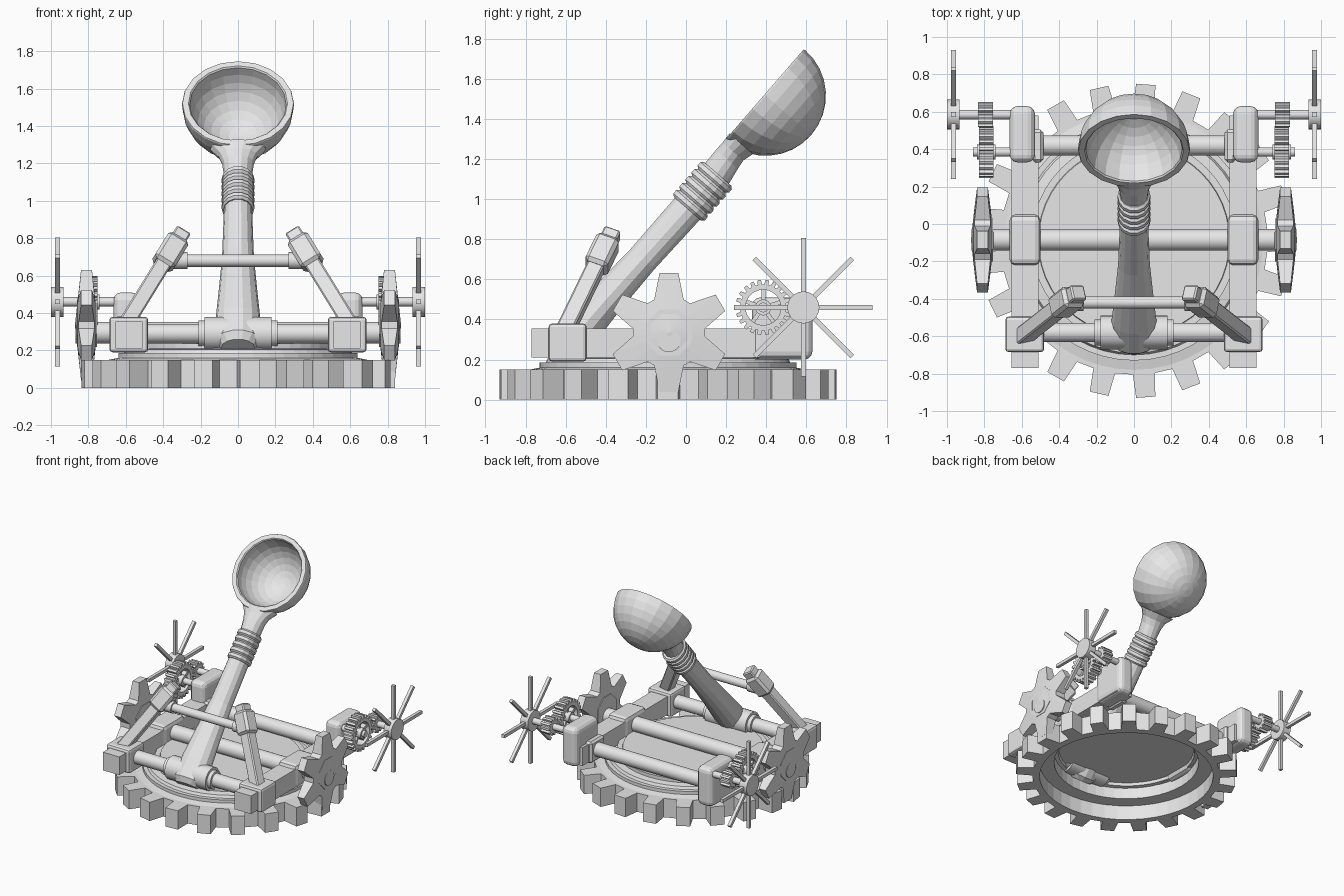
import bpy, bmesh
from math import pi, sin, cos, radians, hypot
from mathutils import Matrix, Vector

if "Cube" in bpy.data.objects:
    bpy.data.objects.remove(bpy.data.objects["Cube"])

grey = bpy.data.materials.new("plain_grey")
grey.use_nodes = True
grey.diffuse_color = (0.8, 0.8, 0.8, 1)
grey.node_tree.nodes["Principled BSDF"].inputs["Base Color"].default_value = (0.8, 0.8, 0.8, 1)


def finish(name, bm, mirror=False, smooth=False):
    bmesh.ops.remove_doubles(bm, verts=bm.verts, dist=1e-5)
    bmesh.ops.recalc_face_normals(bm, faces=bm.faces)
    me = bpy.data.meshes.new(name)
    bm.to_mesh(me)
    bm.free()
    me.materials.append(grey)
    if smooth:
        me.shade_smooth()
        me.set_sharp_from_angle(angle=radians(35))
    ob = bpy.data.objects.new(name, me)
    bpy.context.collection.objects.link(ob)
    if mirror:
        ob.modifiers.new("both_sides", 'MIRROR')
    return ob


def frame(u, v, w, origin):
    """Matrix whose columns are the three given axes."""
    m = Matrix((u, v, w)).transposed().to_4x4()
    m.translation = origin
    return m


X, Y, Z = Vector((1, 0, 0)), Vector((0, 1, 0)), Vector((0, 0, 1))


def along_x(y, z, x=0):
    return frame(Y, Z, X, Vector((x, y, z)))


def skin(bm, rows, closed=False):
    """Join equal rings of points with quads."""
    rings = [[bm.verts.new(p) for p in row] for row in rows]
    n = len(rings[0])
    pairs = list(zip(rings, rings[1:] + rings[:1])) if closed else list(zip(rings, rings[1:]))
    for a, b in pairs:
        for i in range(n):
            j = (i + 1) % n
            bm.faces.new((a[i], a[j], b[j], b[i]))
    return rings


def lathe(name, profile, m, seg=24, **kw):
    bm = bmesh.new()
    rows = [[m @ Vector((r * cos(2 * pi * i / seg), r * sin(2 * pi * i / seg), h))
             for i in range(seg)] for r, h in profile]
    skin(bm, rows)
    bmesh.ops.dissolve_degenerate(bm, dist=1e-6, edges=bm.edges)
    return finish(name, bm, **kw)


def rod(name, y, z, r, x0, x1, seg=24, mirror=False):
    return lathe(name, [(0, x0), (r, x0), (r, x1), (0, x1)], along_x(y, z), seg,
                 mirror=mirror, smooth=True)


def box(name, m, size, bevel=0.0, segments=1, mirror=True):
    bm = bmesh.new()
    bmesh.ops.create_cube(bm, size=1, matrix=m @ Matrix.Diagonal((*size, 1)))
    if bevel:
        bmesh.ops.bevel(bm, geom=bm.edges[:], offset=bevel, segments=segments,
                        profile=0.5, affect='EDGES')
    return finish(name, bm, mirror)


def block(name, lo, hi, bevel=0.0, segments=1):
    lo, hi = Vector(lo), Vector(hi)
    return box(name, Matrix.Translation((lo + hi) / 2), hi - lo, bevel, segments)


def teeth(count, root, tip, root_half, tip_half, start=0.0):
    """Outline of a toothed wheel; half widths in degrees."""
    pts = []
    for k in range(count):
        c = start + 360 * k / count
        for r, a in ((root, -root_half), (tip, -tip_half), (tip, tip_half), (root, root_half)):
            pts.append((r * cos(radians(c + a)), r * sin(radians(c + a))))
    return pts


def ring_gear(name, outline, inner, h0, h1, m, mirror=False):
    hole = [(inner * u / hypot(u, v), inner * v / hypot(u, v)) for u, v in outline]
    bm = bmesh.new()
    skin(bm, [[m @ Vector((u, v, h)) for u, v in loop]
              for loop, h in ((outline, h0), (outline, h1), (hole, h1), (hole, h0))], closed=True)
    return finish(name, bm, mirror)


def tapered_gear(name, outline, mid, slope, m):
    """Solid wheel, thickest at its centre."""
    bm = bmesh.new()
    rings = skin(bm, [[m @ Vector((u, v, s * (mid - slope * hypot(u, v)))) for u, v in outline]
                      for s in (-1, 1)])
    for ring, s in zip(rings, (-1, 1)):
        c = bm.verts.new(m @ Vector((0, 0, s * mid)))
        for i in range(len(ring)):
            bm.faces.new((ring[i], ring[(i + 1) % len(ring)], c))
    return finish(name, bm, True)


# Toothed base and raised deck
base = Matrix.Translation((0, -0.09, 0))
ring_gear("base_gear", teeth(21, 0.715, 0.84, 4.8, 3.5), 0.66, 0, 0.15, base)
lathe("deck", [(0, .25), (.51, .25), (.52, .215), (.6, .205), (.61, .185), (.64, .185), (.64, .16),
               (.7, .148), (.7, .12), (.55, .12), (.55, .238), (0, .238)], base, 48)

# Side frame, corner blocks and bearings
block("side_beam", (.51, -.77, .21), (.655, .58, .355))
block("front_block", (.48, -.685, .19), (.688, -.495, .38), .018, 2)
block("middle_bearing", (.5, -.22, .2), (.665, .05, .385), .03, 2)
block("rear_bearing", (.53, .33, .2), (.665, .63, .51), .04, 3)
block("rear_flange", (.485, .33, .2), (.545, .505, .37), .015)

# Axles
rod("front_axle", -.58, .29, .052, -.55, .55)
rod("middle_axle", -.085, .295, .058, -.87, .87)
rod("rear_axle", .42, .29, .054, -.55, .55)
rod("arm_hub", -.58, .29, .09, -.18, .18)
rod("hub_collar", -.58, .29, .07, -.21, .21)

# Spiked drive wheels
tapered_gear("spiked_wheel", teeth(6, .18, .3, 24, 9, 90), .062, .11, along_x(-.085, .335, .81))
lathe("wheel_boss", [(0, -.055), (.125, -.055), (.125, .052), (.1, .052), (.1, .046), (0, .046)],
      along_x(-.085, .335, .81) @ Matrix.Rotation(pi / 8, 4, 'Z'), 8, mirror=True)

# Rear gear train
big, small = along_x(.385, .46), along_x(.585, .46)
ring_gear("large_gear", teeth(22, .115, .138, 5.5, 3.5), .088, .75, .83, big, True)
rod("large_gear_hub", .385, .46, .04, .74, .84, 16, True)
rod("large_gear_shaft", .385, .46, .025, .6, .86, 12, True)
for k in range(5):
    box("large_gear_spoke", big @ Matrix.Rotation(2 * pi * k / 5 + .3, 4, 'Z')
        @ Matrix.Translation((.06, 0, .79)), (.08, .02, .04))
ring_gear("small_gear", teeth(11, .05, .068, 11, 7), .02, .755, .835, small, True)
rod("crank_shaft", .585, .46, .025, .6, .97, 12, True)

# Spoked hand wheels
rod("hand_wheel_hub", .585, .46, .08, .933, 1.0, 20, True)
for k in range(8):
    box("hand_wheel_spoke", small @ Matrix.Rotation(k * pi / 4, 4, 'Z')
        @ Matrix.Translation((.2, 0, .965)), (.29, .025, .025))

# Slanted braces carrying the stop bar
foot, head = Vector((.6, -.605, .34)), Vector((.295, -.365, .835))
axis = (head - foot).normalized()
across = Vector((axis.z, 0, -axis.x)).normalized()
side = axis.cross(across)


def brace(name, a, b, w, d, bevel):
    mid = foot.lerp(head, (a + b) / 2)
    box(name, frame(across, side, axis, mid), (w, d, (head - foot).length * (b - a)), bevel)


brace("brace", 0, 1, .085, .085, .008)
brace("brace_sleeve", .64, .92, .125, .12, .018)
rod("stop_bar", -.42, .68, .033, -.37, .37, 16)
rod("stop_bar_end", -.42, .68, .045, .27, .35, 16, True)

# Throwing arm: elliptical sections (distance, half width, half depth, offset)
pivot = Vector((0, -.58, .29))
d = Vector((0, .655, .755)).normalized()
n = Vector((0, d.z, -d.y))


def loft(name, sections, seg=14):
    bm = bmesh.new()
    rings = skin(bm, [[pivot + d * t + X * (w * cos(2 * pi * i / seg))
                       + n * (o + h * sin(2 * pi * i / seg)) for i in range(seg)]
                      for t, w, h, o in sections])
    bm.faces.new(rings[0])
    bm.faces.new(rings[-1])
    return finish(name, bm)


loft("arm", [(-.1, .09, .07, 0), (-.06, .125, .1, 0), (.1, .12, .1, 0), (.28, .105, .09, 0),
             (.55, .085, .08, .005), (.9, .075, .085, .01), (1.12, .075, .08, .005),
             (1.2, .085, .074, -.003), (1.25, .105, .07, -.006), (1.305, .15, .08, 0)])
binding = []
for k in range(5):
    t = .885 + .046 * k
    binding += [(t, .078, .092, .01), (t + .012, .088, .106, .01),
                (t + .034, .088, .106, .01), (t + .046, .078, .092, .01)]
loft("arm_binding", binding)

# Hollow bowl
steps = [k * pi / 16 for k in range(9)]
outer = [(.3 * sin(a), -.3 * cos(a)) for a in steps]
inner = [(.258 * sin(a), -.258 * cos(a)) for a in reversed(steps)]
lathe("bowl", outer + [(.297, .008), (.265, .008)] + inner,
      frame(X, d, -n, pivot + d * 1.567 - n * .065), 20)
